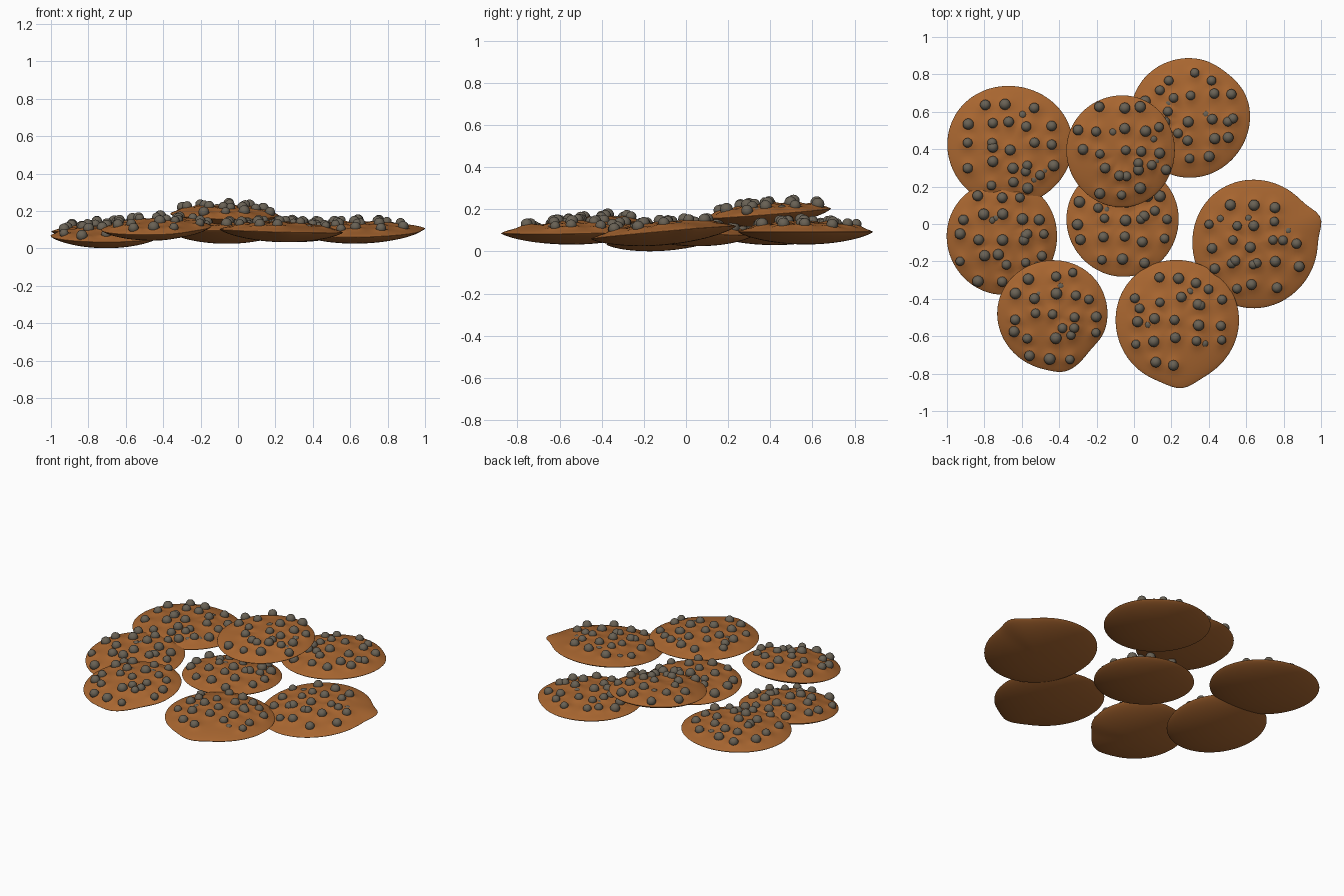
import bpy, bmesh, math, random
from mathutils import Vector, Matrix

if "Cube" in bpy.data.objects:
    bpy.data.objects.remove(bpy.data.objects["Cube"])


def make_material(name, color):
    mat = bpy.data.materials.new(name)
    mat.use_nodes = True
    mat.diffuse_color = color
    mat.node_tree.nodes["Principled BSDF"].inputs["Base Color"].default_value = color
    return mat


DOUGH = make_material("baked brown dough", (0.40, 0.135, 0.03, 1))
CHIP = make_material("grey brown chip", (0.14, 0.12, 0.09, 1))

RINGS, SEGMENTS = 24, 80
TOP, BOTTOM = 0.045, 0.06


def dome(t, height):
    return height * max(0.0, 1 - t * t) ** 0.75


def finish(bm, name, mat, matrix):
    bmesh.ops.recalc_face_normals(bm, faces=bm.faces)
    for face in bm.faces:
        face.smooth = True
    mesh = bpy.data.meshes.new(name)
    bm.to_mesh(mesh)
    bm.free()
    mesh.materials.append(mat)
    obj = bpy.data.objects.new(name, mesh)
    obj.matrix_world = matrix
    bpy.context.collection.objects.link(obj)
    return obj


def scatter_chips(rng):
    """Loose grid of raised chips plus a few nearly buried ones: x, y, radius, lift."""
    chips = []
    for i in range(-2, 3):
        for j in range(-2, 3):
            x = i * 0.11 + rng.uniform(-0.025, 0.025)
            y = j * 0.11 + rng.uniform(-0.025, 0.025)
            if math.hypot(x, y) < 0.27:
                chips.append((x, y, rng.uniform(0.024, 0.031), 0.012))
    for _ in range(6):
        a, r = rng.uniform(0, math.tau), rng.uniform(0.08, 0.24)
        lift = rng.choice((0.01, -0.018))
        chips.append((r * math.cos(a), r * math.sin(a), 0.026, lift))
    return chips


def build_dough(name, rx, ry, lumps, chips, matrix):
    def outline(a):
        r = 1 + 0.008 * math.sin(3 * a + rx * 40)
        for angle, amount, width in lumps:
            d = math.remainder(a - math.radians(angle), math.tau)
            r += amount * math.exp(-(d / width) ** 2)
        return Vector((rx * r * math.cos(a), ry * r * math.sin(a), 0))

    def surface(t, a, side):
        p = outline(a) * t
        if side < 0:
            p.z = -dome(t, BOTTOM)
        else:
            p.z = dome(t, TOP)
            # dough swells up around each chip
            swell = [0.014 * math.exp(-((p.x - c[0]) ** 2 + (p.y - c[1]) ** 2) / 0.0013)
                     for c in chips if c[3] > 0]
            p.z += max(swell) * min(1, 5 * (1 - t))
        return p

    bm = bmesh.new()
    angles = [math.tau * k / SEGMENTS for k in range(SEGMENTS)]
    rim = [bm.verts.new(outline(a)) for a in angles]
    for side in (1, -1):
        previous = rim
        for ring in range(RINGS - 1, 0, -1):
            t = math.sin(ring / RINGS * math.pi / 2)
            current = [bm.verts.new(surface(t, a, side)) for a in angles]
            for k in range(SEGMENTS):
                n = (k + 1) % SEGMENTS
                bm.faces.new((previous[k], previous[n], current[n], current[k]))
            previous = current
        centre = bm.verts.new(surface(0, 0, side))
        for k in range(SEGMENTS):
            bm.faces.new((previous[k], previous[(k + 1) % SEGMENTS], centre))
    return finish(bm, name, DOUGH, matrix)


def build_chips(name, rx, ry, chips, matrix):
    bm = bmesh.new()
    for x, y, radius, lift in chips:
        z = dome(math.hypot(x / rx, y / ry), TOP) + lift
        bmesh.ops.create_uvsphere(bm, u_segments=14, v_segments=9, radius=radius,
                                  matrix=Matrix.Translation((x, y, z)))
    return finish(bm, name, CHIP, matrix)


# name, centre, radii, pitch and roll in degrees, outline lumps (angle, amount, width)
COOKIES = [
    ("back_left", (-0.665, 0.42, 0.09), (0.335, 0.32), 0, 0, []),
    ("back_right", (0.30, 0.57, 0.093), (0.32, 0.32), 0, 0, [(50, -0.04, 0.4)]),
    ("top", (-0.07, 0.39, 0.18), (0.29, 0.30), 4.5, 1, []),
    ("centre", (-0.06, 0.02, 0.085), (0.30, 0.30), -2, 0, []),
    ("left", (-0.705, -0.07, 0.066), (0.295, 0.308), 6, 0, []),
    ("front_left", (-0.435, -0.485, 0.108), (0.295, 0.295), 6.5, -2,
     [(-78, 0.05, 0.25), (-42, -0.06, 0.3)]),
    ("front", (0.23, -0.52, 0.093), (0.33, 0.33), 1, 1.5, [(-86, 0.08, 0.25)]),
    ("right", (0.645, -0.105, 0.09), (0.335, 0.345), 5, -1, [(21, 0.12, 0.2)]),
]

for seed, (place, centre, (rx, ry), pitch, roll, lumps) in enumerate(COOKIES):
    matrix = (Matrix.Translation(centre)
              @ Matrix.Rotation(math.radians(pitch), 4, "X")
              @ Matrix.Rotation(math.radians(roll), 4, "Y"))
    chips = scatter_chips(random.Random(seed))
    build_dough(place + "_cookie", rx, ry, lumps, chips, matrix)
    build_chips(place + "_chips", rx, ry, chips, matrix)
